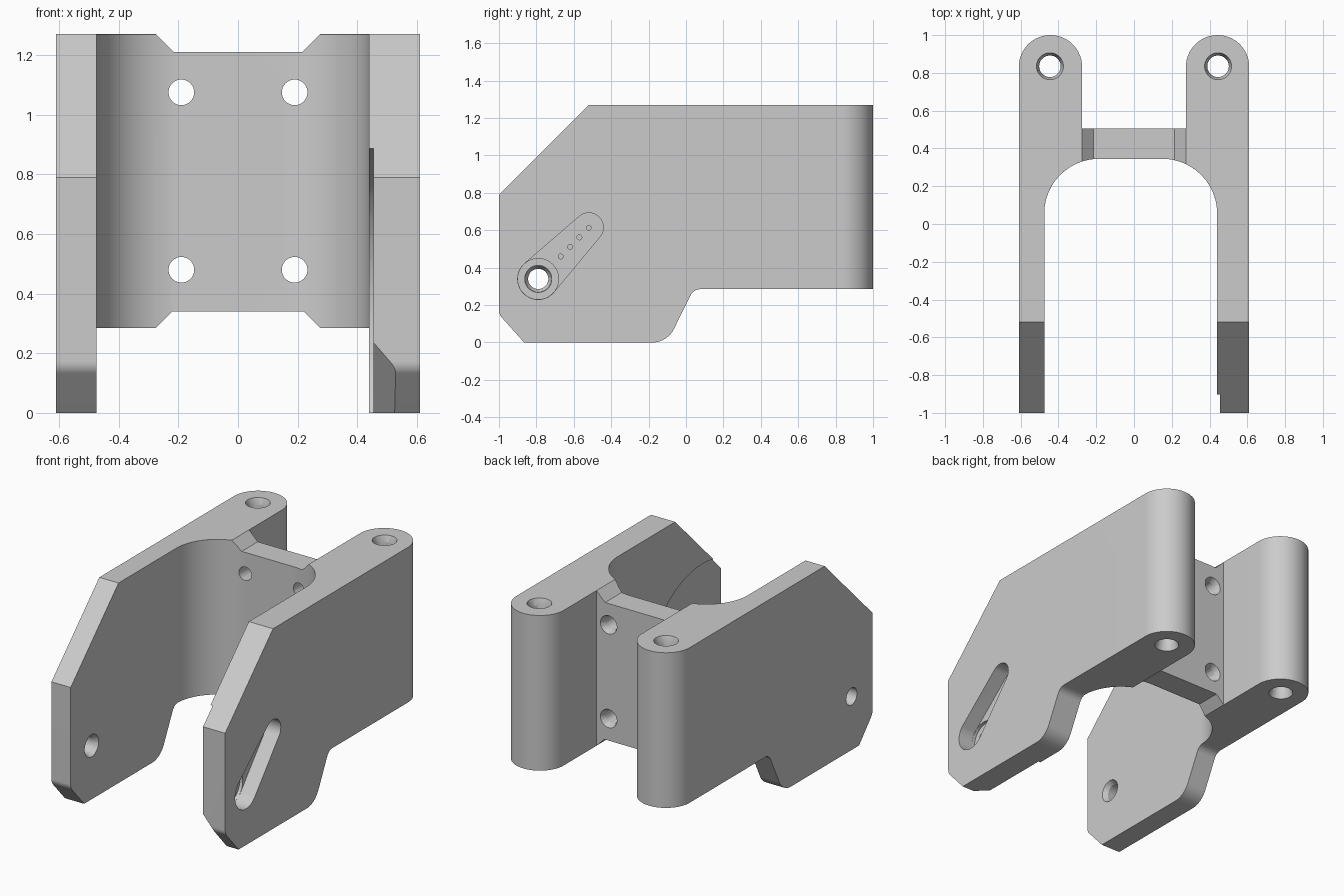
import bpy, bmesh, math
from mathutils import Vector

cube = bpy.data.objects.get("Cube")
if cube:
    bpy.data.objects.remove(cube)

grey = bpy.data.materials.new("plain grey")
grey.use_nodes = True
grey.diffuse_color = (0.6, 0.6, 0.6, 1)
grey.node_tree.nodes["Principled BSDF"].inputs["Base Color"].default_value = (0.6, 0.6, 0.6, 1)

AXES = {"x": lambda a, b, h: (h, a, b), "y": lambda a, b, h: (a, h, b), "z": lambda a, b, h: (a, b, h)}


def make(name, bm):
    bmesh.ops.recalc_face_normals(bm, faces=bm.faces)
    mesh = bpy.data.meshes.new(name)
    bm.to_mesh(mesh)
    bm.free()
    ob = bpy.data.objects.new(name, mesh)
    bpy.context.collection.objects.link(ob)
    mesh.materials.append(grey)
    return ob


def rounded(corners, steps=16):
    """Outline from (a, b, fillet radius) corners."""
    out = []
    for i, (a, b, r) in enumerate(corners):
        p = Vector((a, b))
        if not r:
            out.append(p)
            continue
        u = (Vector(corners[i - 1][:2]) - p).normalized()
        v = (Vector(corners[(i + 1) % len(corners)][:2]) - p).normalized()
        half = u.angle(v) / 2
        centre = p + (u + v).normalized() * (r / math.sin(half))
        s = p + u * (r / math.tan(half)) - centre
        e = p + v * (r / math.tan(half)) - centre
        turn = math.atan2(s.x * e.y - s.y * e.x, s.dot(e))
        for k in range(steps + 1):
            t = turn * k / steps
            out.append(centre + Vector((s.x * math.cos(t) - s.y * math.sin(t),
                                        s.x * math.sin(t) + s.y * math.cos(t))))
    return out


def prism(name, outline, axis, lo, hi):
    bm = bmesh.new()
    rings = [[bm.verts.new(AXES[axis](a, b, h)) for a, b in outline] for h in (lo, hi)]
    bm.faces.new(rings[0])
    bm.faces.new(rings[1])
    n = len(outline)
    for i in range(n):
        j = (i + 1) % n
        bm.faces.new((rings[0][i], rings[0][j], rings[1][j], rings[1][i]))
    return make(name, bm)


def hull(name, points):
    bm = bmesh.new()
    for p in points:
        bm.verts.new(p)
    bmesh.ops.convex_hull(bm, input=bm.verts)
    return make(name, bm)


def circle(a, b, r, n=40):
    return [(a + r * math.cos(math.tau * k / n), b + r * math.sin(math.tau * k / n)) for k in range(n)]


def drill(axis, a, b, lo, hi, r, r2=None):
    """Straight or tapered round cutter."""
    f = AXES[axis]
    return hull("drill", [f(p, q, lo) for p, q in circle(a, b, r)] + [f(p, q, hi) for p, q in circle(a, b, r2 or r)])


def combine(ob, tool, op="DIFFERENCE"):
    tool.hide_render = True
    mod = ob.modifiers.new("cut", "BOOLEAN")
    mod.operation, mod.object, mod.solver = op, tool, "EXACT"
    bpy.context.view_layer.objects.active = ob
    bpy.ops.object.modifier_apply(modifier=mod.name)
    bpy.data.objects.remove(tool)


# Plan shape: two side plates with round hinge ends, joined by a bridge
half = [(0.275, 0.505, 0), (0.275, 1, 0.1675), (0.61, 1, 0.1675), (0.61, -1, 0)]
plan = rounded(half + [(-x, y, r) for x, y, r in reversed(half)], 24)
bracket = prism("fork_bracket", plan, "z", -0.1, 1.4)

# Side silhouette
side = rounded([(-1, 0.15, 0.06), (-1, 0.79, 0), (-0.52, 1.27, 0), (1.1, 1.27, 0),
                (1.1, 0.285, 0), (0.04, 0.285, 0.06), (-0.1, 0, 0.13), (-0.865, 0, 0)])
combine(bracket, prism("silhouette", side, "x", -0.8, 0.8), "INTERSECT")

# Rounded mouth between the plates
LEFT, RIGHT = 0.44, -0.475
mouth = rounded([(RIGHT, -1.2, 0), (LEFT, -1.2, 0), (LEFT, 0.345, 0.29), (RIGHT, 0.345, 0.29)], 24)
combine(bracket, prism("mouth", mouth, "z", -0.3, 1.6))

# Chamfer the inner rim of the mouth
bm = bmesh.new()
bm.from_mesh(bracket.data)
bmesh.ops.remove_doubles(bm, verts=bm.verts, dist=0.0005)
bmesh.ops.dissolve_limit(bm, angle_limit=0.005, verts=bm.verts, edges=bm.edges)
rim = []
for e in bm.edges:
    m = (e.verts[0].co + e.verts[1].co) / 2
    inside = 0.26 < abs(m.x) < 0.5 and m.y < 0.36
    under = m.z < 0.3 and m.y > -0.02
    if inside and not under and len(e.link_faces) == 2 and e.calc_face_angle() > 0.7:
        rim.append(e)
bmesh.ops.bevel(bm, geom=rim, offset=0.03, offset_type="OFFSET", segments=1, affect="EDGES", clamp_overlap=True)
bm.to_mesh(bracket.data)
bm.free()

# Bridge is lower than the plates above and higher below
combine(bracket, prism("top_notch", [(-0.335, 1.33), (-0.215, 1.21), (0.215, 1.21), (0.335, 1.33)], "y", 0.2, 0.506))
combine(bracket, prism("low_notch", [(-0.335, 0.225), (-0.22, 0.34), (0.22, 0.34), (0.335, 0.225)], "y", 0.2, 0.506))

# Shallow round recess and corner relief inside the left plate
combine(bracket, drill("x", -0.79, 0.34, 0.3, 0.455, 0.56))
slope = Vector((0, 0.14, -0.16)).normalized()
inward = Vector((0, 0.16, 0.14)).normalized()
start = Vector((0, -0.865, 0))
combine(bracket, hull("relief", [start + slope * t + inward * d + Vector((x, 0, 0))
                                 for t in (-0.5, 0.3)
                                 for x, d in ((0.565, -0.03), (0.4, 0.095), (0.4, -0.03))]))

# Hinge pin holes with countersinks
for x in (-0.445, 0.445):
    combine(bracket, drill("z", x, 0.835, 0, 1.5, 0.057))
    combine(bracket, drill("z", x, 0.835, 1.23, 1.28, 0.057, 0.075))
    combine(bracket, drill("z", x, 0.835, 0.275, 0.325, 0.075, 0.057))

# Bridge bolt holes, wider at the back
for x in (-0.19, 0.19):
    for z in (0.48, 1.075):
        combine(bracket, drill("y", x, z, 0.2, 0.7, 0.043))
        combine(bracket, drill("y", x, z, 0.47, 0.51, 0.043, 0.06))

# Pivot hole in the right plate, and stepped pivot with arm pocket in the left plate
combine(bracket, drill("x", -0.79, 0.34, -0.8, -0.3, 0.054))
combine(bracket, drill("x", -0.79, 0.34, -0.505, -0.47, 0.054, 0.073))
pocket = circle(-0.79, 0.34, 0.11) + circle(-0.52, 0.615, 0.078)
combine(bracket, hull("arm_pocket", [(x, a, b) for x in (0.51, 0.7) for a, b in pocket]))
combine(bracket, drill("x", -0.79, 0.34, 0.49, 0.7, 0.109))
combine(bracket, drill("x", -0.79, 0.34, 0.3, 0.7, 0.072))
for k in range(4):
    combine(bracket, drill("x", -0.67 + 0.05 * k, 0.46 + 0.051 * k, 0.3, 0.7, 0.013))

bpy.ops.object.select_all(action="DESELECT")
bracket.select_set(True)
bpy.context.view_layer.objects.active = bracket
bpy.ops.object.shade_smooth_by_angle(angle=math.radians(25))
